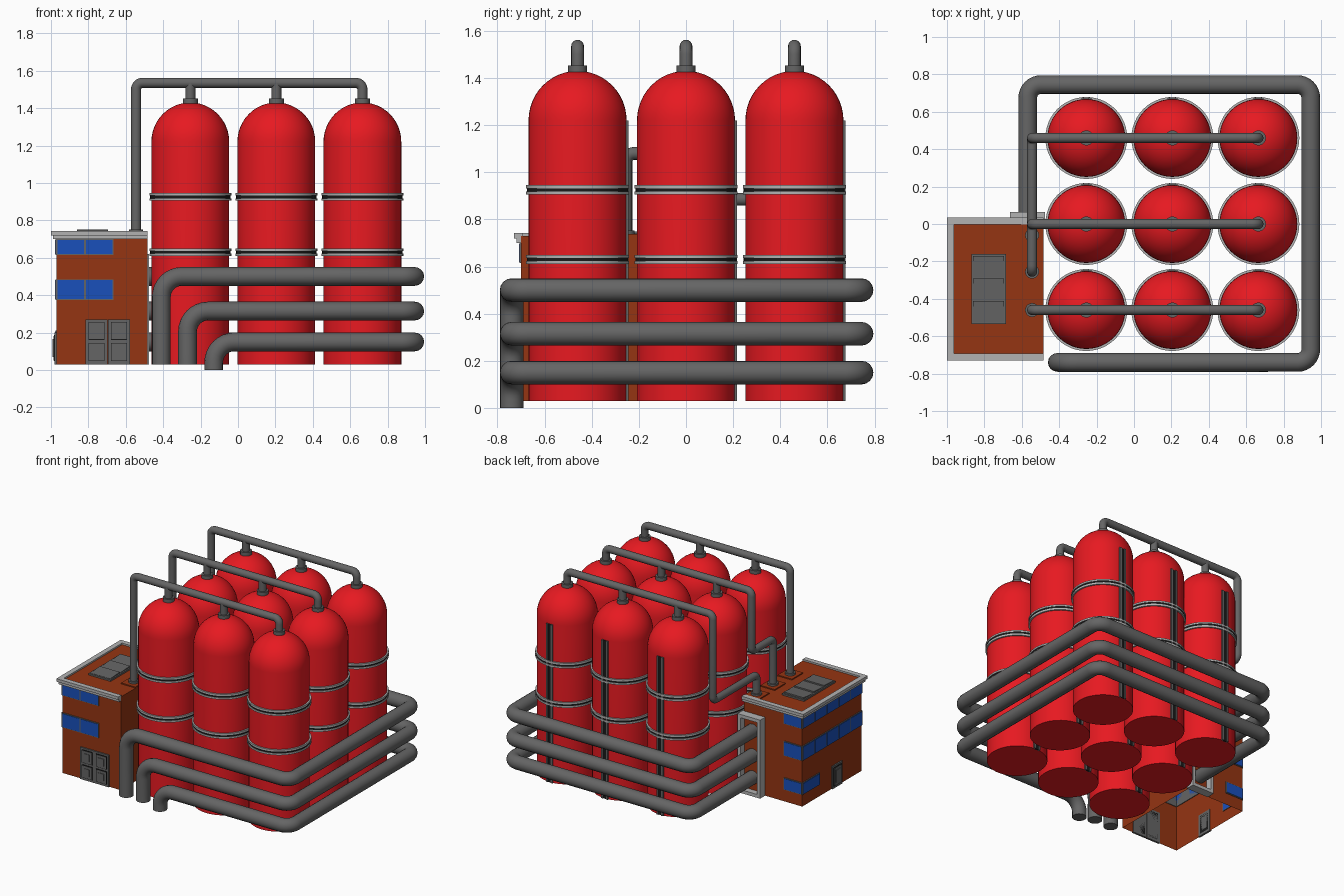
import bpy, bmesh, math
from mathutils import Vector

if "Cube" in bpy.data.objects:
    bpy.data.objects.remove(bpy.data.objects["Cube"])


def mat(name, rgb):
    m = bpy.data.materials.new(name)
    m.diffuse_color = (*rgb, 1)
    m.use_nodes = True
    m.node_tree.nodes["Principled BSDF"].inputs["Base Color"].default_value = m.diffuse_color
    return m


RED = mat("red_paint", (0.8, 0.01, 0.015))
BRICK = mat("brick", (0.3, 0.035, 0.006))
BLUE = mat("window_blue", (0.01, 0.08, 0.5))
DARK = mat("dark_grey", (0.13, 0.13, 0.13))
BLACK = mat("black", (0.01, 0.01, 0.01))
LIGHT = mat("light_grey", (0.45, 0.45, 0.45))


def finish(name, bm, m, smooth=False):
    bmesh.ops.recalc_face_normals(bm, faces=bm.faces)
    me = bpy.data.meshes.new(name)
    bm.to_mesh(me)
    bm.free()
    ob = bpy.data.objects.new(name, me)
    bpy.context.collection.objects.link(ob)
    me.materials.append(m)
    if smooth:
        bpy.ops.object.select_all(action='DESELECT')
        ob.select_set(True)
        bpy.context.view_layer.objects.active = ob
        bpy.ops.object.shade_smooth_by_angle(angle=math.radians(35))
    return ob


def box(name, x, y, z, m, open_bottom=False):
    bm = bmesh.new()
    bmesh.ops.create_cube(bm, size=1)
    for v in bm.verts:
        v.co = [r[0] if c < 0 else r[1] for c, r in zip(v.co, (x, y, z))]
    if open_bottom:
        low = [f for f in bm.faces if all(v.co.z < z[0] + 1e-4 for v in f.verts)]
        bmesh.ops.delete(bm, geom=low, context='FACES_ONLY')
    return finish(name, bm, m)


def lathe(name, profile, centre, m, n=48):
    bm = bmesh.new()
    vs = [bm.verts.new((r, 0, z)) for r, z in profile]
    es = [bm.edges.new(p) for p in zip(vs, vs[1:])]
    bmesh.ops.spin(bm, geom=vs + es, cent=(0, 0, 0), axis=(0, 0, 1),
                   angle=2 * math.pi, steps=n, use_duplicate=False)
    bmesh.ops.remove_doubles(bm, verts=bm.verts, dist=1e-5)
    bmesh.ops.translate(bm, verts=bm.verts, vec=(*centre, 0))
    return finish(name, bm, m, True)


def band(name, r0, r1, z0, z1, centre, m):
    return lathe(name, [(r0, z0), (r1, z0), (r1, z1), (r0, z1), (r0, z0)], centre, m)


def pipe(name, corners, radius, bends):
    # round each corner of the path, then sweep a circle along it
    P = [Vector(c) for c in corners]
    pts = [P[0]]
    for a, b, c, d in zip(P, P[1:], P[2:], bends):
        u, v = (a - b).normalized(), (c - b).normalized()
        for i in range(9):
            t = i / 8 * math.pi / 2
            pts.append(b + u * d * (1 - math.sin(t)) + v * d * (1 - math.cos(t)))
    pts.append(P[-1])
    cu = bpy.data.curves.new(name, 'CURVE')
    cu.dimensions = '3D'
    cu.bevel_depth = radius
    cu.bevel_resolution = 6
    cu.use_fill_caps = True
    s = cu.splines.new('POLY')
    s.points.add(len(pts) - 1)
    for p, q in zip(s.points, pts):
        p.co = (*q, 1)
    cu.materials.append(DARK)
    ob = bpy.data.objects.new(name, cu)
    bpy.context.collection.objects.link(ob)
    bpy.ops.object.select_all(action='DESELECT')
    ob.select_set(True)
    bpy.context.view_layer.objects.active = ob
    bpy.ops.object.convert(target='MESH')
    bpy.ops.object.shade_smooth_by_angle(angle=math.radians(35))


# nine domed tanks with bands, back rails and nozzles
R = 0.208
XS, YS = (-0.255, 0.205, 0.665), (-0.46, 0, 0.46)
dome = [(R * math.cos(i * math.pi / 24), 1.22 + 0.21 * math.sin(i * math.pi / 24)) for i in range(12)]
for x in XS:
    for y in YS:
        c = (x, y)
        lathe("tank", [(0, 0.03), (R, 0.03)] + dome + [(0, 1.43)], c, RED)
        for z in (0.63, 0.925):
            band("tank_band_lower", R - 0.003, 0.219, z - 0.02, z - 0.007, c, LIGHT)
            band("tank_band_middle", R - 0.003, 0.215, z - 0.007, z + 0.007, c, BLACK)
            band("tank_band_upper", R - 0.003, 0.219, z + 0.007, z + 0.02, c, LIGHT)
        for s in (-0.02, 0.02):
            box("tank_rail", (x + s - 0.007, x + s + 0.007), (y + 0.2, y + 0.217), (0.03, 1.22), DARK)
        box("tank_rail_gap", (x - 0.013, x + 0.013), (y + 0.2, y + 0.211), (0.03, 1.22), BLACK)
        lathe("nozzle", [(0, 1.4), (0.04, 1.4), (0.04, 1.452), (0, 1.452)], c, DARK, 24)
        if x != XS[-1]:
            pipe("nozzle_riser", [(x, y, 1.42), (x, y, 1.535)], 0.027, [])

# overhead pipes leading down to the roof
PX, TOP = -0.545, 1.535
for y, drop, end in ((-0.46, None, -0.46), (0, 1.08, -0.255), (0.46, 0.885, -0.06)):
    path = [(XS[-1], y, 1.42), (XS[-1], y, TOP), (PX, y, TOP)]
    if drop:
        path += [(PX, y, drop), (PX, end, drop)]
    path.append((PX, end, 0.72))
    pipe("overhead_pipe", path, 0.027, [0.035] * (len(path) - 2))
    lathe("roof_collar", [(0, 0.73), (0.037, 0.73), (0.037, 0.752), (0, 0.752)], (PX, end), DARK, 24)
    box("roof_plate", (-0.605, -0.486), (end - 0.065, end + 0.065), (0.72, 0.738), BRICK)

# three big pipes wrapping round the tanks
for z, x, foot in ((0.5, -0.41, 0.03), (0.315, -0.27, 0.03), (0.15, -0.13, 0.0)):
    pipe("ring_pipe", [(x, -0.74, foot), (x, -0.74, z), (0.945, -0.74, z), (0.945, 0.745, z),
                       (-0.568, 0.745, z), (-0.568, 0.01, z)], 0.05, [0.11, 0.07, 0.07, 0.07])

# building shell and roof edge
X0, X1, Y0, Y1 = -0.97, -0.485, -0.70, 0.005
box("building", (X0, X1), (Y0, Y1), (0.03, 0.73), BRICK, True)
for name, z, o in (("roof_edge", (0.70, 0.725), 0.02), ("roof_edge_cap", (0.72, 0.742), 0.03)):
    box(name, (X0 - o, X1), (Y0 - o, Y0 + 0.008), z, LIGHT)
    box(name, (X0 - o, X1), (Y1 - 0.008, Y1 + o), z, LIGHT)
    box(name, (X0 - o, X0 + 0.008), (Y0 - o, Y1 + o), z, LIGHT)

# roof vent with three slats
box("roof_vent", (-0.87, -0.685), (-0.535, -0.16), (0.725, 0.742), DARK)
for i in range(3):
    y = -0.525 + i * 0.121
    ob = box("vent_slat", (-0.86, -0.695), (y, y + 0.113), (0.738, 0.752), DARK)
    for v in ob.data.vertices:
        if v.co.z > 0.75 and v.co.y < y + 0.01:
            v.co.z = 0.744


def on_wall(name, side, a, b, z, depth, m):
    # thin panel straddling a wall, a..b measured along that wall
    if side == 'left':
        box(name, (X0 - depth, X0 + 0.005), (a, b), z, m)
    elif side == 'front':
        box(name, (a, b), (Y0 - depth, Y0 + 0.005), z, m)
    else:
        box(name, (a, b), (Y1 - 0.005, Y1 + depth), z, m)


def windows(side, a, b, z0, z1, n):
    on_wall("window_frame", side, a, b, (z0, z1), 0.006, DARK)
    w = (b - a) / n
    for i in range(n):
        on_wall("window_pane", side, a + i * w + 0.005, a + (i + 1) * w - 0.005,
                (z0 + 0.005, z1 - 0.005), 0.009, BLUE)


# window rows that wrap the corners
for z0, z1 in ((0.615, 0.70), (0.375, 0.485)):
    windows('front', X0, -0.665, z0, z1, 2)
    windows('left', Y0, Y1, z0, z1, 5)
    windows('back', X0, -0.82, z0, z1, 1)
windows('left', -0.2, Y1, 0.12, 0.21, 1)
windows('back', X0, -0.82, 0.12, 0.21, 1)


# doors with raised panels
def door(side, a, b, top, panels):
    on_wall("door", side, a, b, (0.03, top), 0.01, DARK)
    h = (top - 0.045) / panels
    for i in range(panels):
        z = 0.04 + i * h
        on_wall("door_panel_edge", side, a + 0.015, b - 0.015, (z + 0.008, z + h - 0.008), 0.015, BLACK)
        on_wall("door_panel", side, a + 0.019, b - 0.019, (z + 0.012, z + h - 0.012), 0.017, DARK)
        on_wall("door_panel_inner", side, a + 0.035, b - 0.035, (z + 0.03, z + h - 0.03), 0.021, DARK)


door('front', -0.815, -0.698, 0.27, 2)
door('front', -0.695, -0.578, 0.27, 2)
door('left', -0.46, -0.34, 0.2, 1)

# frame where the big pipes enter the back wall
FX0, FX1, FZ0, FZ1 = -0.662, -0.475, 0.03, 0.62
for x in ((FX0, FX0 + 0.025), (FX1 - 0.025, FX1)):
    box("pipe_inlet_frame_side", x, (0, 0.065), (FZ0, FZ1), LIGHT)
for z in ((FZ0, FZ0 + 0.025), (FZ1 - 0.025, FZ1)):
    box("pipe_inlet_frame_bar", (FX0 + 0.025, FX1 - 0.025), (0, 0.065), z, LIGHT)
box("pipe_inlet_back", (FX0 + 0.025, FX1 - 0.025), (0, 0.02), (FZ0 + 0.025, FZ1 - 0.025), BRICK)
